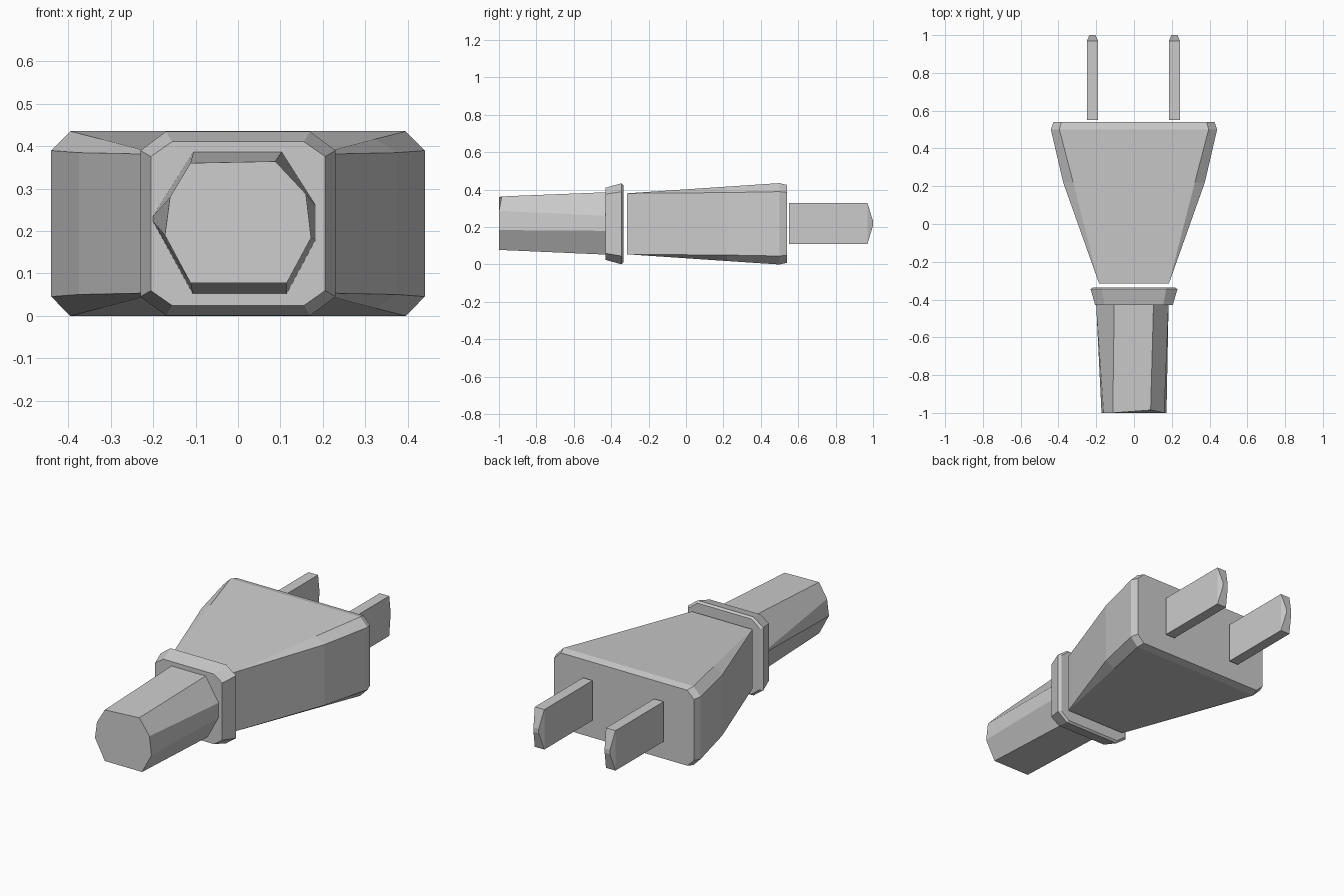
import bpy, bmesh

if "Cube" in bpy.data.objects:
    bpy.data.objects.remove(bpy.data.objects["Cube"])

ZC = 0.2175  # height of the plug's long axis


def loft(name, rings):
    """Skin equal-length rings of (x, y, z) points and cap both ends."""
    bm = bmesh.new()
    loops = [[bm.verts.new(p) for p in ring] for ring in rings]
    n = len(loops[0])
    for a, b in zip(loops, loops[1:]):
        for i in range(n):
            j = (i + 1) % n
            bm.faces.new((a[i], a[j], b[j], b[i]))
    bm.faces.new(loops[0])
    bm.faces.new(loops[-1])
    bmesh.ops.remove_doubles(bm, verts=bm.verts, dist=0.0005)
    bmesh.ops.recalc_face_normals(bm, faces=bm.faces)
    me = bpy.data.meshes.new(name)
    bm.to_mesh(me)
    bm.free()
    ob = bpy.data.objects.new(name, me)
    bpy.context.collection.objects.link(ob)
    return ob


def octagon(y, side_x, side_h, top_x, top_h):
    """Chamfered rectangle: side walls at side_x, top and bottom at top_h."""
    q = [(side_x, side_h), (top_x, top_h)]
    q += [(-x, z) for x, z in reversed(q)]
    q += [(-x, -z) for x, z in q]
    return [(x, y, ZC + z) for x, z in q]


# Flared body: square at the narrow end, chamfered at the wide end
loft("plug_body", [
    octagon(-0.315, 0.185, 0.163, 0.185, 0.163),
    octagon(0.22, 0.375, 0.167, 0.322, 0.199),
    octagon(0.50, 0.44, 0.172, 0.395, 0.2175),
    octagon(0.54, 0.427, 0.168, 0.385, 0.208),
])

# Collar behind the body
loft("collar", [
    octagon(-0.43, 0.205, 0.158, 0.155, 0.193),
    octagon(-0.345, 0.23, 0.172, 0.17, 0.2165),
    octagon(-0.335, 0.215, 0.168, 0.165, 0.207),
])

# Irregular eight-sided cable grip
grip_end = [(-0.112, 0.36), (0.088, 0.364), (0.16, 0.287), (0.172, 0.184),
            (0.115, 0.078), (-0.112, 0.078), (-0.172, 0.19), (-0.16, 0.28)]
grip_root = [(-0.105, 0.386), (0.103, 0.386), (0.183, 0.26), (0.183, 0.18),
             (0.115, 0.053), (-0.107, 0.053), (-0.2, 0.222), (-0.2, 0.235)]
loft("cable_grip", [
    [(x, -0.985 if i == 1 else -1.0, z) for i, (x, z) in enumerate(grip_end)],
    [(x, -0.43, z) for x, z in grip_root],
])


def rect(cx, y, hx, hz):
    return [(cx + sx * hx, y, 0.22 + sz * hz)
            for sx, sz in ((-1, -1), (1, -1), (1, 1), (-1, 1))]


# Two flat prongs with wedge tips
for side, cx in (("left", -0.22), ("right", 0.214)):
    loft(side + "_prong", [
        rect(cx, 0.55, 0.029, 0.11),
        rect(cx, 0.97, 0.029, 0.11),
        rect(cx, 1.0, 0.016, 0.012),
    ])
